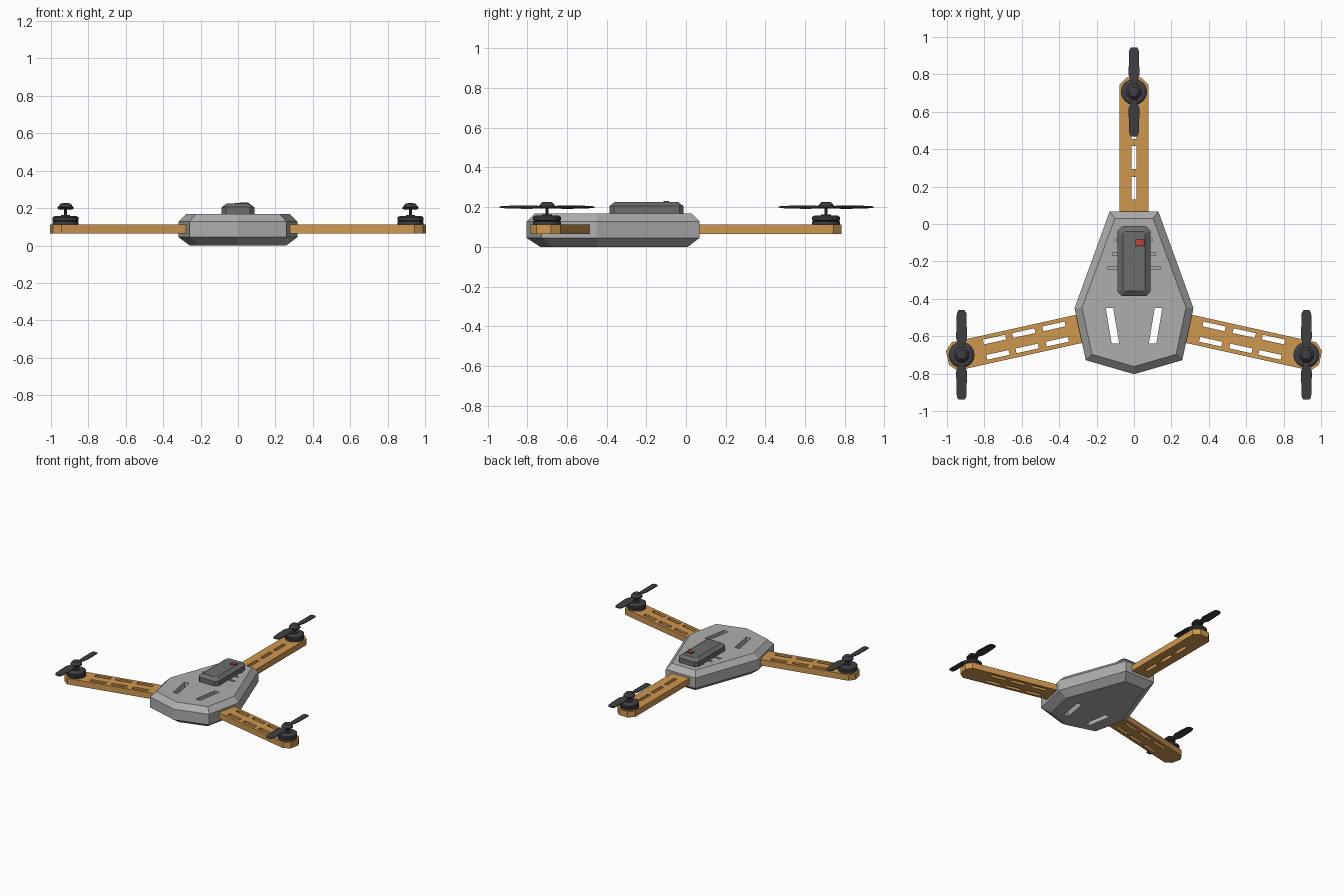
import bpy, bmesh, math
from mathutils import Matrix, Vector

if "Cube" in bpy.data.objects:
    bpy.data.objects.remove(bpy.data.objects["Cube"])


def material(name, rgb):
    m = bpy.data.materials.new(name)
    m.diffuse_color = (*rgb, 1)
    m.use_nodes = True
    m.node_tree.nodes["Principled BSDF"].inputs["Base Color"].default_value = m.diffuse_color
    return m


ORANGE = material("orange", (0.62, 0.31, 0.08))
DARK = material("dark", (0.05, 0.05, 0.055))
MID = material("mid_grey", (0.15, 0.15, 0.15))
BODY = material("body_grey", (0.42, 0.42, 0.42))
RED = material("red", (0.6, 0.05, 0.04))


def add_loft(bm, rings):
    """Skin a list of equal-sized 3D rings and cap both ends."""
    vs = [[bm.verts.new(p) for p in r] for r in rings]
    n = len(vs[0])
    for a, b in zip(vs, vs[1:]):
        for i in range(n):
            j = (i + 1) % n
            bm.faces.new((a[i], a[j], b[j], b[i]))
    bm.faces.new(vs[0][::-1])
    bm.faces.new(vs[-1])


def make(name, lofts, mat=None, matrix=None):
    bm = bmesh.new()
    for rings in lofts:
        add_loft(bm, rings)
    if matrix:
        bm.transform(matrix)
    bmesh.ops.recalc_face_normals(bm, faces=bm.faces[:])
    me = bpy.data.meshes.new(name)
    bm.to_mesh(me)
    bm.free()
    ob = bpy.data.objects.new(name, me)
    bpy.context.collection.objects.link(ob)
    if mat:
        me.materials.append(mat)
    return ob


def flat(pts, z):
    return [(x, y, z) for x, y in pts]


def box(cx, cy, sx, sy, z0, z1, skew=0):
    """Box whose -y end is shifted sideways by skew."""
    p = [(cx - sx / 2 + skew, cy - sy / 2), (cx + sx / 2 + skew, cy - sy / 2),
         (cx + sx / 2 - skew, cy + sy / 2), (cx - sx / 2 - skew, cy + sy / 2)]
    return [flat(p, z0), flat(p, z1)]


def cut(ob, lofts, matrix=None):
    cutter = make("cutter", lofts, None, matrix)
    cutter.hide_render = True
    mod = ob.modifiers.new("slots", 'BOOLEAN')
    mod.operation = 'DIFFERENCE'
    mod.solver = 'EXACT'
    mod.object = cutter
    bpy.context.view_layer.objects.active = ob
    bpy.ops.object.modifier_apply(modifier=mod.name)
    bpy.data.objects.remove(cutter)


def mirrored(half):
    return half + [(-x, y) for x, y in reversed(half) if x > 0]


# Body shell: bevelled seven-sided hull
outer = mirrored([(0, -0.803), (0.258, -0.728), (0.318, -0.45), (0.13, 0.068)])
upper = mirrored([(0, -0.762), (0.225, -0.697), (0.278, -0.447), (0.102, 0.03)])
lower = mirrored([(0, -0.735), (0.205, -0.675), (0.258, -0.445), (0.09, 0.01)])
body = make("body", [[flat(lower, 0), flat(outer, 0.045),
                      flat(outer, 0.128), flat(upper, 0.168)]], BODY)
slots = [box(s * 0.115, -0.545, 0.04, 0.19, -0.1, 0.3, -s * 0.016) for s in (-1, 1)]
grooves = [box(0, y, w, 0.016, 0.15, 0.3)
           for y, w in ((-0.085, 0.19), (-0.16, 0.23), (-0.235, 0.28))]
cut(body, slots + grooves)


# Battery pod on top with cut corners and a bevelled lid
def corner_rect(hx, hy, c):
    return [(-hx + c, -0.199 - hy), (hx - c, -0.199 - hy), (hx, -0.199 - hy + c),
            (hx, -0.199 + hy - c), (hx - c, -0.199 + hy), (-hx + c, -0.199 + hy),
            (-hx, -0.199 + hy - c), (-hx, -0.199 - hy + c)]


pod = corner_rect(0.087, 0.187, 0.022)
make("battery_pod", [[flat(pod, 0.14), flat(pod, 0.205),
                      flat(corner_rect(0.06, 0.16, 0.012), 0.225)]], MID)
make("button_rim", [box(0.032, -0.1, 0.052, 0.038, 0.2, 0.227)], DARK)
make("button", [box(0.032, -0.1, 0.04, 0.027, 0.2, 0.231)], RED)

# Arms, motors and propellers; local origin at the motor, arm running to -x
ARM = [(-0.68, -0.077), (0.038, -0.077), (0.077, -0.038),
       (0.077, 0.038), (0.038, 0.077), (-0.68, 0.077)]


def ring(r, z, n=16):
    return [(r * math.cos(2 * math.pi * i / n), r * math.sin(2 * math.pi * i / n), z)
            for i in range(n)]


def blade(side):
    """Pitched blade, lofted along y."""
    rings = []
    for y, w, tilt in ((0, 0.014, 0), (0.05, 0.016, 0.004), (0.09, 0.029, 0.006),
                       (0.19, 0.027, 0.004), (0.225, 0.025, 0.002), (0.239, 0.016, 0)):
        t = tilt * side
        rings.append([(-w, y * side, 0.197 - t), (w, y * side, 0.197 + t),
                      (w, y * side, 0.203 + t), (-w, y * side, 0.203 - t)])
    return rings


def rotor_arm(label, x, y, angle, rows):
    place = Matrix.Translation(Vector((x, y, 0)))
    turn = place @ Matrix.Rotation(math.radians(angle), 4, 'Z')
    arm = make(label + "_arm", [[flat(ARM, 0.065), flat(ARM, 0.112)]], ORANGE, turn)
    width = 0.026
    cut(arm, [box(-d, r, 0.122, width, 0, 0.2) for d in (0.19, 0.35, 0.515)
              for r in rows], turn)
    make(label + "_motor", [
        [ring(0.066, 0.105), ring(0.07, 0.115), ring(0.07, 0.128), ring(0.062, 0.132)],
        [ring(0.062, 0.13), ring(0.07, 0.135), ring(0.07, 0.15), ring(0.055, 0.159)],
        [ring(0.025, 0.155), ring(0.025, 0.164)],
        [ring(0.008, 0.16, 8), ring(0.008, 0.2, 8)]], DARK, place)
    make(label + "_hub", [[ring(0.036, 0.192), ring(0.042, 0.197), ring(0.042, 0.205),
                           ring(0.026, 0.224), ring(0.012, 0.227)]], DARK, place)
    make(label + "_propeller", [blade(1), blade(-1)], DARK, place)


rotor_arm("rear", 0, 0.706, 90, (0,))
rotor_arm("right", 0.922, -0.7, -12.5, (-0.042, 0.042))
rotor_arm("left", -0.922, -0.7, 192.5, (-0.042, 0.042))
